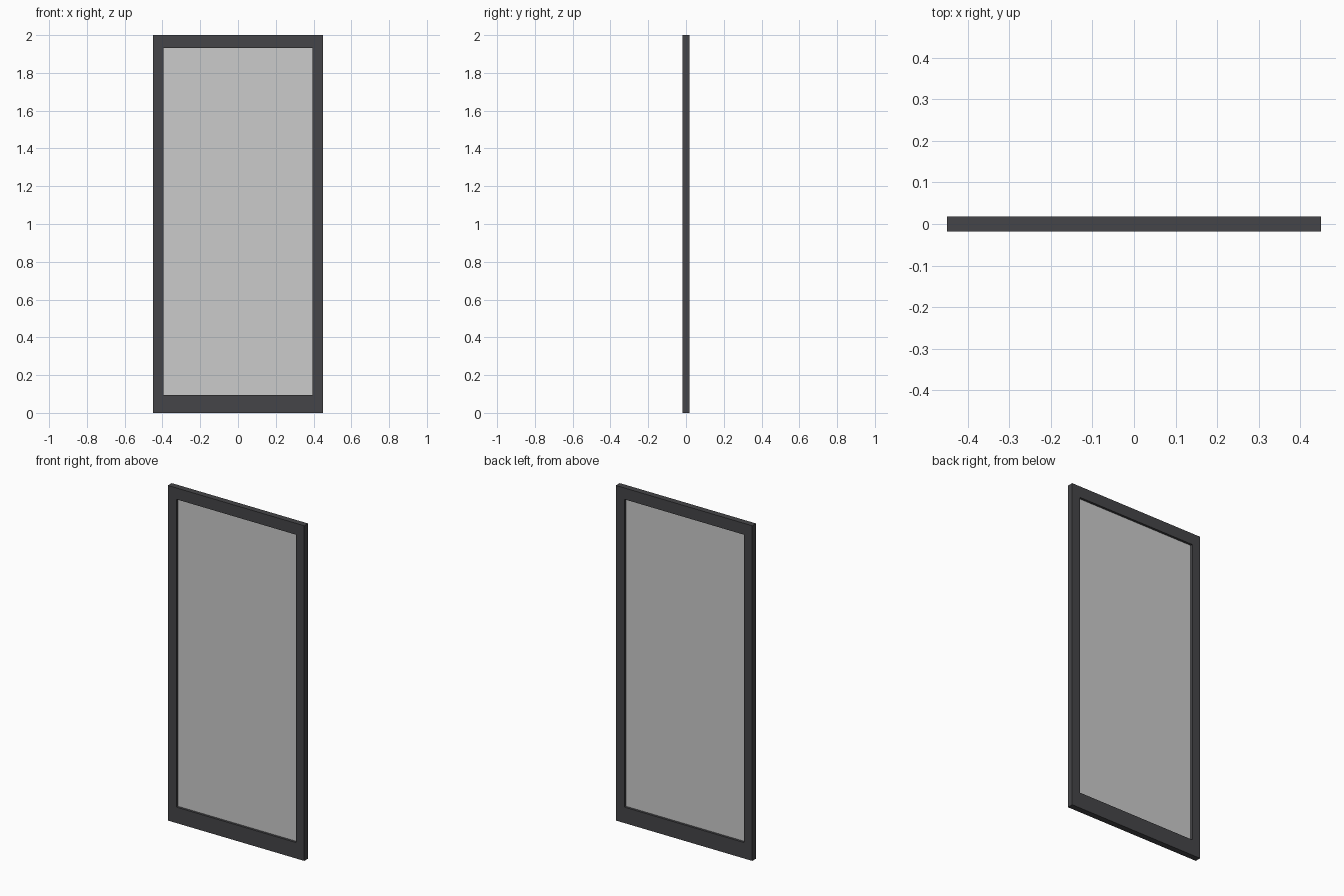
import bpy

if "Cube" in bpy.data.objects:
    bpy.data.objects.remove(bpy.data.objects["Cube"])

W, H, D = 0.90, 2.0, 0.036            # overall width, height, depth
STILE, TOP, BOTTOM = 0.055, 0.068, 0.095
GLASS_D = 0.008

frame_mat = bpy.data.materials.new("dark_frame")
frame_mat.diffuse_color = (0.06, 0.06, 0.065, 1)
frame_mat.use_nodes = True
frame_mat.node_tree.nodes["Principled BSDF"].inputs["Base Color"].default_value = frame_mat.diffuse_color


def box(name, x0, x1, z0, z1, depth, mat=None):
    bpy.ops.mesh.primitive_cube_add(size=1, location=((x0 + x1) / 2, 0, (z0 + z1) / 2))
    ob = bpy.context.object
    ob.name = name
    ob.scale = (x1 - x0, depth, z1 - z0)
    bpy.ops.object.transform_apply(location=False, rotation=False, scale=True)
    if mat:
        ob.data.materials.append(mat)
    return ob


inner = W / 2 - STILE

# Full-height side stiles
box("left_stile", -W / 2, -inner, 0, H, D, frame_mat)
box("right_stile", inner, W / 2, 0, H, D, frame_mat)

# Rails between the stiles
box("bottom_rail", -inner, inner, 0, BOTTOM, D, frame_mat)
box("top_rail", -inner, inner, H - TOP, H, D, frame_mat)

# Thin pane, recessed on both faces
box("glass_pane", -inner, inner, BOTTOM, H - TOP, GLASS_D)
